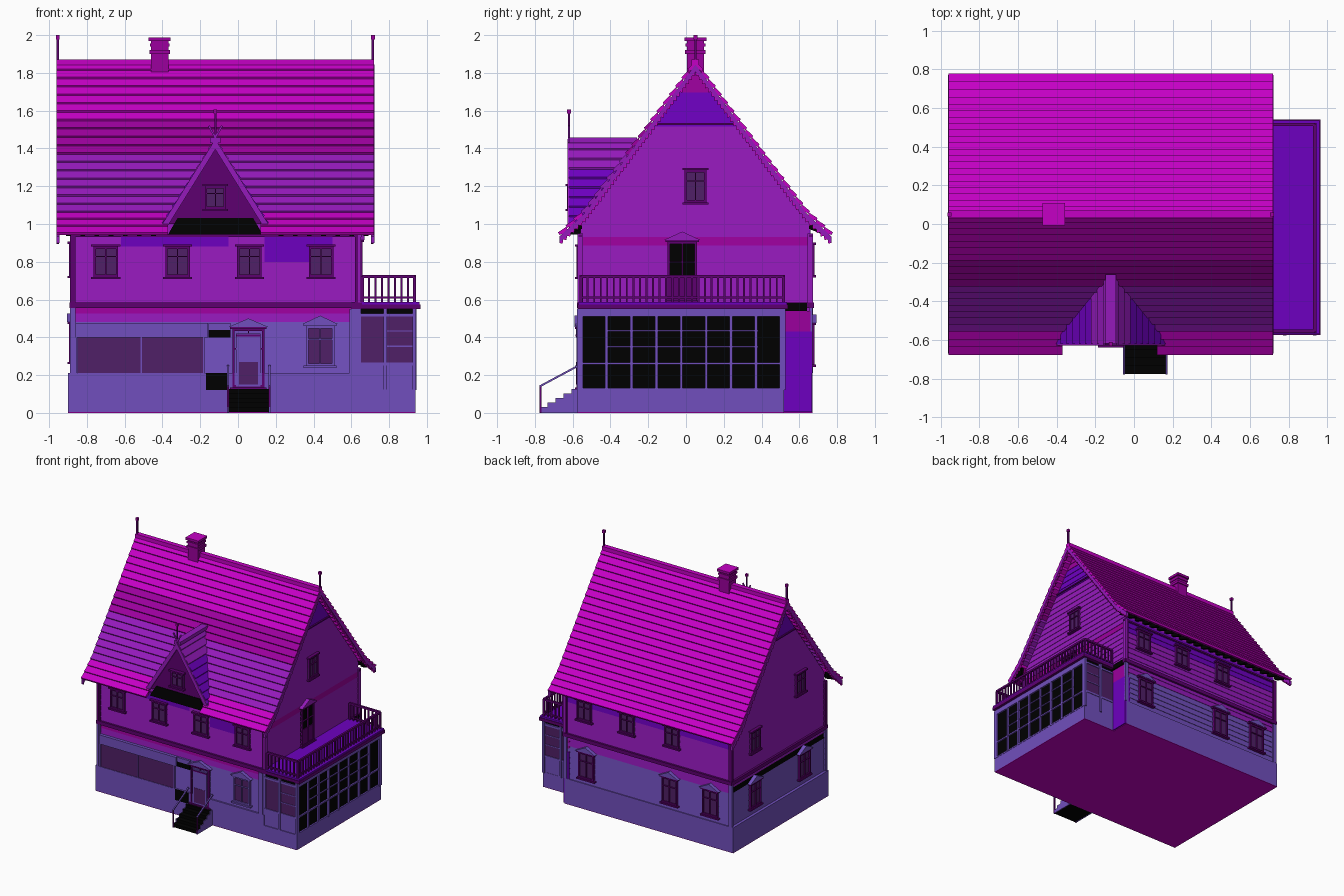
import bpy, bmesh, math
from mathutils import Vector

cube = bpy.data.objects.get("Cube")
if cube:
    bpy.data.objects.remove(cube)

COLOURS = {
    "magenta": (0.56, 0, 0.56), "plum": (0.33, 0, 0.34), "purple": (0.30, 0.010, 0.50),
    "indigo": (0.155, 0, 0.53), "lavender": (0.165, 0.078, 0.51), "glass": (0.08, 0.014, 0.135),
    "trim": (0.11, 0, 0.16), "black": (0, 0, 0)}
NAMES = list(COLOURS)
MATS = []
for name, rgb in COLOURS.items():
    m = bpy.data.materials.new(name)
    m.use_nodes = True
    m.diffuse_color = (*rgb, 1)
    m.node_tree.nodes["Principled BSDF"].inputs["Base Color"].default_value = (*rgb, 1)
    MATS.append(m)

# Wall planes: each maps (along, outward, up) to a point
XL, XR, YF, YB, VX = -0.87, 0.635, -0.555, 0.655, 0.93
WALLS = {"front": lambda u, d, z: Vector((u, YF - d, z)),
         "back": lambda u, d, z: Vector((u, YB + d, z)),
         "right": lambda u, d, z: Vector((XR + d, u, z)),
         "left": lambda u, d, z: Vector((XL - d, u, z)),
         "veranda": lambda u, d, z: Vector((VX + d, u, z)),
         "plan": lambda u, d, z: Vector((u, d, z))}


class Part:
    def __init__(self, name):
        self.name, self.bm = name, bmesh.new()

    def loft(self, a, b, mat):
        va, vb = ([self.bm.verts.new(p) for p in loop] for loop in (a, b))
        n = len(va)
        faces = [va, vb[::-1]] + [[va[i], va[(i + 1) % n], vb[(i + 1) % n], vb[i]] for i in range(n)]
        for f in faces:
            self.bm.faces.new(f).material_index = NAMES.index(mat)

    def prism(self, pts, vec, mat):
        self.loft([Vector(p) for p in pts], [Vector(p) + Vector(vec) for p in pts], mat)

    def box(self, wall, u, d, z, mat):
        f = WALLS[wall]
        self.loft(*[[f(u[i], d[j], z[k]) for j, k in ((0, 0), (1, 0), (1, 1), (0, 1))] for i in (0, 1)], mat)

    def bar(self, a, b, r, mat):
        a, b = Vector(a), Vector(b)
        q = (b - a).to_track_quat('Z', 'Y')
        ring = [q @ Vector((sx * r, sy * r, 0)) for sx, sy in ((-1, -1), (1, -1), (1, 1), (-1, 1))]
        self.loft([a + v for v in ring], [b + v for v in ring], mat)

    def finish(self):
        bmesh.ops.recalc_face_normals(self.bm, faces=self.bm.faces[:])
        me = bpy.data.meshes.new(self.name)
        self.bm.to_mesh(me)
        self.bm.free()
        for m in MATS:
            me.materials.append(m)
        bpy.context.collection.objects.link(bpy.data.objects.new(self.name, me))


# House core and plinth
RY = 0.05
p = Part("house_core")
p.prism([(XL, YF, 0.1), (XL, YB, 0.1), (XL, YB, 1.0), (XL, RY, 1.81), (XL, YF, 1.0)], (XR - XL, 0, 0), "purple")
p.finish()
p = Part("plinth")
p.box("plan", (-0.9, 0.638), (-0.575, 0.67), (0.004, 0.21), "lavender")
p.box("plan", (0.6, 0.65), (0.5, 0.668), (0.004, 0.43), "indigo")
p.box("plan", (0.6, 0.65), (0.5, 0.66), (0.43, 0.54), "plum")
p.box("plan", (0.6, 0.66), (0.5, 0.64), (0.54, 0.583), "black")
p.box("plan", (-0.9, 0.94), (-0.575, 0.52), (0, 0.004), "magenta")
p.box("plan", (-0.9, 0.64), (0.52, 0.67), (0, 0.004), "magenta")
p.finish()


# Lapped boards on all four walls
def board_colour(wall, z):
    if z > 1.69:
        return "plum"
    if z > 1.53 or (wall == "back" and z > 0.83):
        return "indigo"
    if (wall == "right" and 0.89 < z < 0.93) or (wall == "front" and 0.52 < z < 0.56):
        return "plum"
    if wall == "left" and 0.46 < z < 0.53:
        return "black"
    return "lavender" if z < 0.49 else "purple"


p = Part("wall_boards")
for wall, top in (("front", 0.97), ("back", 0.97), ("left", 1.79), ("right", 1.79)):
    z, step = 0.21, 0.045
    while z < top:
        z1 = min(z + step, top)
        ends = []
        for s in (-1, 1):
            loop = []
            for d, h in ((-0.004, z), (0.007, z), (0.003, z1), (-0.004, z1)):
                if wall in ("left", "right"):
                    u = RY + s * min(0.605, (1.83 - h) / 1.34)
                else:
                    u = XL if s < 0 else XR
                loop.append(WALLS[wall](u, d, h))
            ends.append(loop)
        p.loft(*ends, board_colour(wall, (z + z1) / 2))
        z = z1
p.box("front", (-0.62, -0.05), (0, 0.009), (0.88, 0.94), "indigo")
p.box("front", (0.14, 0.5), (0, 0.009), (0.8, 0.94), "indigo")
p.finish()

# Storey bands and corner boards
p = Part("bands_and_corners")
for wall in ("front", "back", "left", "right"):
    u = (XL - 0.02, XR + 0.015) if wall in ("front", "back") else (YF - 0.02, YB + 0.018)
    p.box(wall, u, (0, 0.022), (0.555, 0.585), "trim")
    for a, b in ((u[0], u[0] + 0.03), (u[1] - 0.03, u[1])):
        p.box(wall, (a, b), (0, 0.016), (0.585, 0.95), "purple" if wall == "right" else "trim")
        if wall != "right":
            p.box(wall, (a, b), (0, 0.016), (0.21, 0.555), "lavender")
    if wall in ("left", "right"):
        p.box(wall, (-0.17, 0.27), (0, 0.016), (1.525, 1.535), "trim")
p.finish()


# Main roof: stepped courses on a flared profile
def roof_point(s, t):
    pts = [Vector((0, 1.86)), Vector((0.585, 1.075)), Vector((0.72, 0.95))]
    l0, l1 = (pts[1] - pts[0]).length, (pts[2] - pts[1]).length
    d = t * (l0 + l1)
    v = pts[0].lerp(pts[1], d / l0) if d < l0 else pts[1].lerp(pts[2], (d - l0) / l1)
    return RY + s * v.x, v.y


X0, X1, ROWS = -0.96, 0.72, 21
DX = -0.12
p = Part("main_roof")
for s in (-1, 1):
    for i in range(ROWS):
        (ya, za), (yb, zb) = roof_point(s, i / ROWS), roof_point(s, (i + 1) / ROWS)
        zm = (za + zb) / 2
        mat = "magenta"
        if s < 0 and 1.05 < zm < 1.54:
            mat = "plum" if zm > 1.36 else "purple"
        spans = [(X0, DX - 0.25), (DX + 0.24, X1)] if s < 0 and zb < 1.02 else [(X0, X1)]
        for a, b in spans:
            p.prism([(a, ya, za), (a, yb + s * 0.008, zb + 0.006), (a, yb, zb - 0.008), (a, ya, za - 0.03)],
                    (b - a, 0, 0), mat)
p.box("plan", (X0, X1), (RY - 0.02, RY + 0.02), (1.83, 1.872), "magenta")
p.finish()

# Gable edge boards with small teeth, rafter tails and eave boards
p = Part("roof_edges")
for s in (-1, 1):
    for x in (X0 - 0.002, X1 - 0.016):
        for i in range(ROWS * 2):
            (ya, za), (yb, zb) = roof_point(s, i / ROWS / 2), roof_point(s, (i + 1) / ROWS / 2)
            p.prism([(x, ya, za - 0.016), (x, yb, zb - 0.016), (x, yb, zb - 0.05), (x, ya, za - 0.05)],
                    (0.018, 0, 0), "purple")
            p.prism([(x, ya, za - 0.05), (x, yb, zb - 0.05), (x, (ya + yb) / 2 - s * 0.006, (za + zb) / 2 - 0.064)],
                    (0.014, 0, 0), "magenta")
    ye = RY + s * 0.6
    for k in range(22):
        x = X0 + 0.05 + k * 0.075
        if s > 0 or abs(x - DX) > 0.27:
            p.prism([(x, ye, 0.975), (x, ye, 1.03), (x, ye + s * 0.09, 0.955), (x, ye + s * 0.09, 0.937)],
                    (0.025, 0, 0), "black")
    p.box("plan", (XL - 0.02, XR + 0.02), sorted((ye, ye + s * 0.02)), (0.932, 0.945), "trim")
p.finish()

# Cross gable: stepped roof, wall, skirt and crossed finial
p = Part("dormer")
YD = -0.62
N = 9
for s in (-1, 1):
    for i in range(N):
        xa, xb = (DX + s * 0.285 * k / N for k in (i, i + 1))
        za, zb = (1.445 - 0.455 * k / N for k in (i, i + 1))
        p.prism([(xa, YD, za), (xb + s * 0.007, YD, zb + 0.005), (xb, YD, zb - 0.012), (xa, YD, za - 0.03)],
                (0, 0.37, 0), "purple" if i < 3 else "indigo")
    p.prism([(DX, YD - 0.008, 1.45), (DX + s * 0.29, YD - 0.008, 0.985), (DX + s * 0.255, YD - 0.008, 0.985),
             (DX, YD - 0.008, 1.395)], (0, 0.012, 0), "purple")
    p.bar((DX - s * 0.015, YD, 1.43), (DX + s * 0.035, YD, 1.52), 0.005, "purple")
p.prism([(DX - 0.25, -0.607, 1.0), (DX + 0.25, -0.607, 1.0), (DX, -0.607, 1.41)], (0, 0.2, 0), "trim")
p.prism([(DX - 0.2, -0.612, 1.032), (DX + 0.2, -0.612, 1.032), (DX + 0.25, -0.622, 0.945),
         (DX - 0.25, -0.622, 0.945)], (0, 0.08, 0), "black")
p.box("plan", (DX - 0.028, DX + 0.028), (YD, -0.26), (1.43, 1.458), "purple")
p.bar((DX, YD, 1.4), (DX, YD, 1.59), 0.005, "trim")
p.box("plan", (DX - 0.01, DX + 0.01), (YD - 0.01, YD + 0.01), (1.585, 1.605), "plum")
p.finish()

# Chimney and ridge finials
p = Part("chimney")
for half, z0, z1 in ((0.046, 1.7, 1.98), (0.054, 1.9, 1.92), (0.052, 1.94, 1.955), (0.058, 1.968, 1.985)):
    p.box("plan", (-0.415 - half, -0.415 + half), (0.05 - half, 0.05 + half), (z0, z1), "plum")
p.box("plan", (-0.473, -0.357), (-0.008, 0.108), (1.985, 1.988), "magenta")
p.finish()
p = Part("ridge_finials")
for x in (X0 + 0.006, X1 - 0.006):
    p.bar((x, RY, 1.8), (x, RY, 1.985), 0.006, "trim")
    p.box("plan", (x - 0.01, x + 0.01), (RY - 0.01, RY + 0.01), (1.978, 2.0), "plum")
p.finish()


# Windows and doors
def window(p, wall, u, z, w, h, frame="trim", base=0.0, cap=None, glass="glass"):
    a, b, t = u - w / 2, u + w / 2, 0.012
    c, d = z - h / 2, z + h / 2
    p.box(wall, (a, b), (base, base + 0.013), (c, d), glass)
    for us in ((a, a + t), (b - t, b), (u - 0.003, u + 0.003)):
        p.box(wall, us, (base, base + 0.024), (c, d), frame)
    for zs in ((c, c + t), (d - t, d), (z + h * 0.15, z + h * 0.15 + 0.006)):
        p.box(wall, (a, b), (base, base + 0.023), zs, frame)
    for zs in ((c - 0.012, c), (d, d + 0.012)):
        p.box(wall, (a - 0.012, b + 0.012), (base, base + 0.032), zs, frame)
    if cap:
        pts = ((a - 0.02, d + 0.01), (b + 0.02, d + 0.01), (u, d + 0.055))
        p.loft(*[[WALLS[wall](q, base + e, r) for q, r in pts] for e in (0, 0.035)], cap)


p = Part("windows")
for x in (-0.7, -0.32, 0.06, 0.44):
    window(p, "front", x, 0.8, 0.13, 0.16)
for x in (-0.34, 0.07, 0.46):
    window(p, "back", x, 0.81, 0.13, 0.16)
for x in (-0.69, -0.32, 0.44):
    window(p, "back", x, 0.36, 0.14, 0.21, "trim", 0, "lavender")
for y in (0.36, -0.28):
    window(p, "left", y, 0.37, 0.14, 0.2, "trim", 0, "lavender")
window(p, "left", 0.36, 0.81, 0.12, 0.17)
window(p, "left", -0.23, 1.06, 0.12, 0.17)
window(p, "right", RY, 1.2, 0.115, 0.17)
window(p, "front", DX, 1.14, 0.11, 0.12, "trim", 0.051)
window(p, "front", 0.435, 0.355, 0.15, 0.21, "lavender", 0, "lavender")
p.finish()
p = Part("doors")
window(p, "right", -0.02, 0.75, 0.155, 0.31, "trim", 0, "purple", "black")
p.box("right", (-0.085, 0.045), (0, 0.02), (0.6, 0.73), "trim")
window(p, "front", 0.055, 0.29, 0.17, 0.31, "trim", 0, "lavender", "lavender")
p.box("front", (-0.01, 0.12), (0, 0.026), (0.14, 0.42), "lavender")
p.box("front", (0.005, 0.105), (0, 0.028), (0.15, 0.27), "glass")
p.box("front", (-0.01, 0.12), (0, 0.03), (0.405, 0.415), "trim")
p.finish()

# Shop front with sign board
p = Part("shop_front")
p.box("front", (-0.85, -0.18), (0, 0.016), (0.21, 0.4), "glass")
for x in (-0.86, -0.515, -0.185):
    p.box("front", (x, x + 0.007), (0, 0.022), (0.21, 0.4), "lavender")
p.box("front", (-0.86, -0.16), (0, 0.028), (0.4, 0.475), "lavender")
p.box("front", (-0.17, -0.05), (0, 0.024), (0.12, 0.21), "black")
p.box("front", (-0.155, -0.04), (0, 0.02), (0.4, 0.44), "black")
p.box("front", (-0.155, -0.04), (0, 0.02), (0.44, 0.475), "lavender")
p.finish()

# Entrance steps with side walls and handrails
p = Part("entrance_steps")
for i in range(5):
    y, top = -0.775 + i * 0.042, 0.03 + i * 0.024
    p.box("plan", (-0.05, 0.165), (y, -0.56), (0.004, top), "black")
    for x in (-0.056, 0.165):
        p.box("plan", (x, x + 0.006), (y, -0.56), (0, top), "lavender")
for x in (-0.052, 0.167):
    p.bar((x, -0.77, 0), (x, -0.77, 0.14), 0.005, "trim")
    p.bar((x, -0.775, 0.14), (x, -0.57, 0.25), 0.005, "lavender")
p.finish()

# Glazed veranda
V0, V1 = -0.56, 0.51
p = Part("veranda")
p.box("plan", (0.6, 0.94), (-0.575, 0.52), (0.004, 0.125), "lavender")
p.box("plan", (0.6, VX), (V0, V1), (0.12, 0.55), "black")
p.box("veranda", (V0, V1), (0, 0.014), (0.51, 0.555), "lavender")
for i in range(9):
    y = V0 + i * (V1 - V0 - 0.015) / 8
    p.box("veranda", (y, y + 0.015), (0, 0.014), (0.12, 0.52), "lavender")
for z in (0.12, 0.255):
    p.box("veranda", (V0, V1), (0, 0.012), (z, z + 0.012), "lavender")
for z in (0.345, 0.43):
    p.box("veranda", (V0 + 0.13, V1 - 0.13), (0, 0.008), (z, z + 0.008), "lavender")
for y, s in ((V0, -1), (V1, 1)):
    def end(x, z, t, mat):
        p.box("plan", x, sorted((y, y + s * t)), z, mat)
    end((0.6, 0.94), (0.25, 0.52), 0.006, "glass")
    end((0.6, 0.94), (0.12, 0.255), 0.008, "lavender")
    for x in (0.59, 0.61, 0.77, 0.925):
        end((x, x + 0.018), (0.12, 0.55), 0.018, "lavender")
    for z in (0.25, 0.51):
        end((0.6, 0.94), (z, z + 0.016), 0.012, "lavender")
    for z in (0.35, 0.43):
        end((0.78, 0.93), (z, z + 0.007), 0.01, "lavender")
p.finish()

# Balcony floor and balustrade
p = Part("balcony")
p.box("plan", (0.6, 0.965), (-0.575, 0.54), (0.55, 0.575), "trim")
p.box("plan", (0.6, 0.96), (-0.57, 0.535), (0.575, 0.588), "indigo")
corners = [(0.66, -0.555), (0.935, -0.555), (0.935, 0.515), (0.66, 0.515)]
for (xa, ya), (xb, yb) in zip(corners, corners[1:]):
    p.bar((xa, ya, 0.722), (xb, yb, 0.722), 0.008, "trim")
    p.bar((xa, ya, 0.61), (xb, yb, 0.61), 0.005, "trim")
    n = round(math.hypot(xb - xa, yb - ya) / 0.034)
    for i in range(n + 1):
        x, y = xa + (xb - xa) * i / n, ya + (yb - ya) * i / n
        p.bar((x, y, 0.585), (x, y, 0.722), 0.008 if i in (0, n) else 0.005, "trim")
p.finish()
